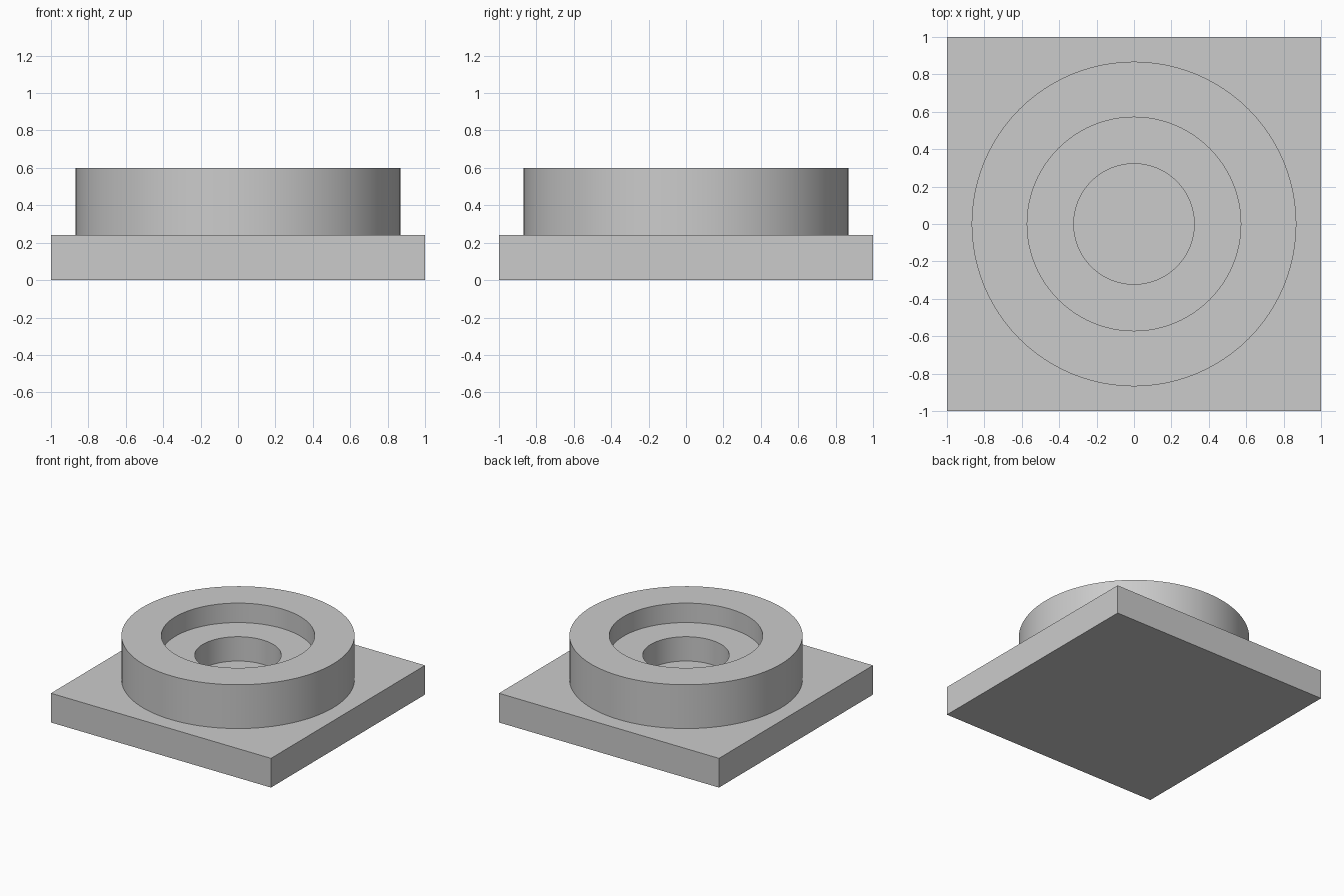
import bpy, bmesh, math

old = bpy.data.objects.get("Cube")
if old:
    bpy.data.objects.remove(old, do_unlink=True)

grey = bpy.data.materials.new("light_grey")
grey.use_nodes = True
colour = (0.6, 0.6, 0.6, 1)
grey.diffuse_color = colour
grey.node_tree.nodes["Principled BSDF"].inputs["Base Color"].default_value = colour

BASE_TOP = 0.24
LEDGE = 0.44
TOP = 0.6


def add_object(name, bm):
    mesh = bpy.data.meshes.new(name)
    bm.to_mesh(mesh)
    bm.free()
    mesh.materials.append(grey)
    obj = bpy.data.objects.new(name, mesh)
    bpy.context.collection.objects.link(obj)
    return obj


# Square base plate
bm = bmesh.new()
bmesh.ops.create_cube(bm, size=1)
bmesh.ops.scale(bm, vec=(2, 2, BASE_TOP), verts=bm.verts)
bmesh.ops.translate(bm, vec=(0, 0, BASE_TOP / 2), verts=bm.verts)
add_object("base_plate", bm)

# Round collar with a stepped bore, turned from a closed profile
profile = [(0.868, BASE_TOP), (0.868, TOP), (0.571, TOP),
           (0.571, LEDGE), (0.322, LEDGE), (0.322, BASE_TOP)]
bm = bmesh.new()
points = [bm.verts.new((r, 0, z)) for r, z in profile]
edges = [bm.edges.new((points[i - 1], points[i])) for i in range(len(points))]
bmesh.ops.spin(bm, geom=points + edges, cent=(0, 0, 0), axis=(0, 0, 1),
               angle=math.tau, steps=96, use_merge=True)
bmesh.ops.remove_doubles(bm, verts=bm.verts, dist=0.0001)
bmesh.ops.recalc_face_normals(bm, faces=bm.faces)
collar = add_object("stepped_collar", bm)

bpy.ops.object.select_all(action="DESELECT")
collar.select_set(True)
bpy.context.view_layer.objects.active = collar
bpy.ops.object.shade_smooth_by_angle(angle=math.radians(30))
